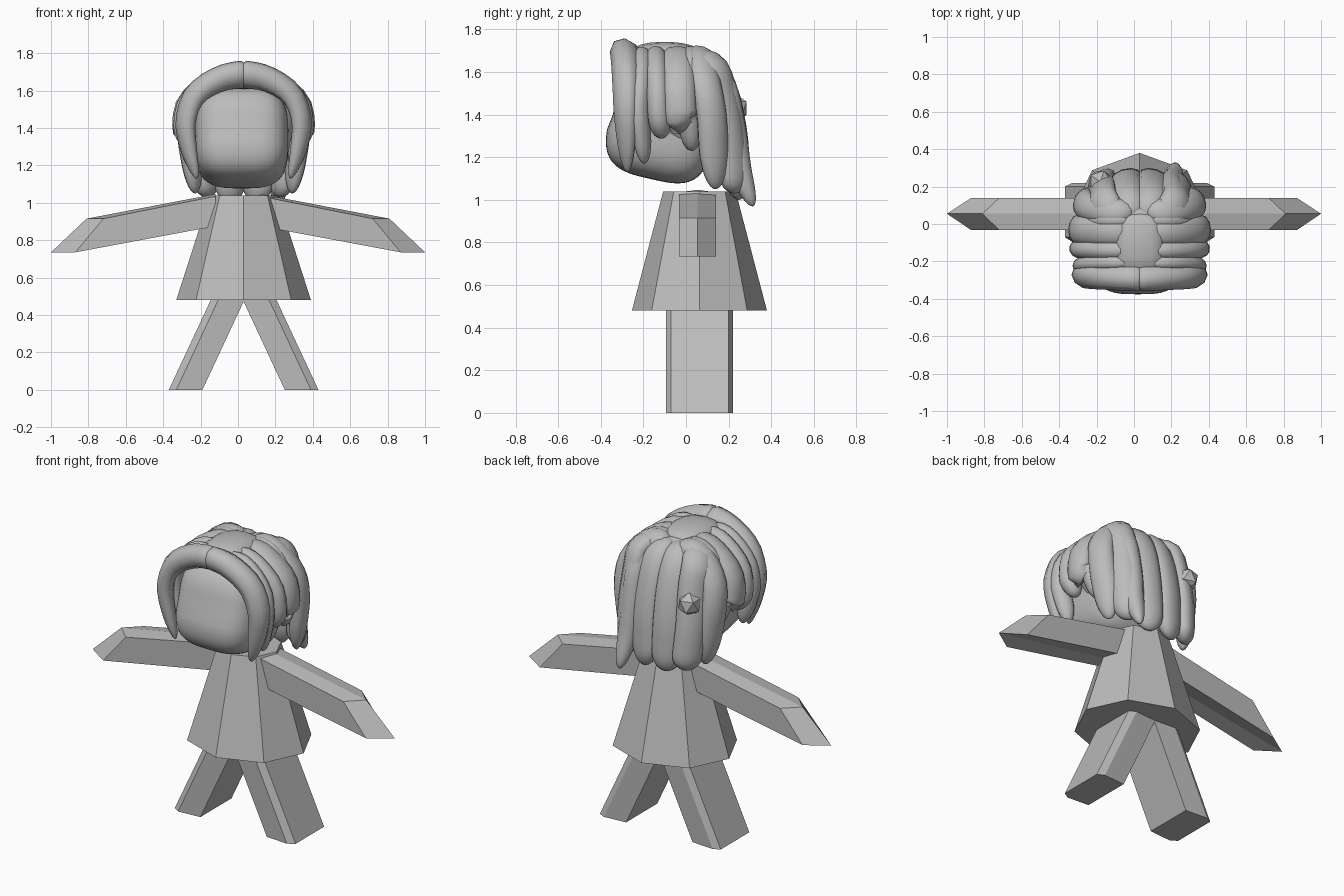
import bpy, bmesh, math
from mathutils import Vector, Matrix

if "Cube" in bpy.data.objects:
    bpy.data.objects.remove(bpy.data.objects["Cube"])

grey = bpy.data.materials.new("plain_grey")
grey.diffuse_color = (0.5, 0.5, 0.5, 1)
grey.use_nodes = True
grey.node_tree.nodes["Principled BSDF"].inputs["Base Color"].default_value = grey.diffuse_color
CX = 0.03                              # centre line of dress and hair
SKULL = Vector((CX, -0.03, 1.4))       # strands face away from here


def add_object(name, bm, smooth=False):
    bmesh.ops.recalc_face_normals(bm, faces=bm.faces)
    me = bpy.data.meshes.new(name)
    bm.to_mesh(me)
    bm.free()
    me.materials.append(grey)
    for p in me.polygons:
        p.use_smooth = smooth
    ob = bpy.data.objects.new(name, me)
    bpy.context.collection.objects.link(ob)
    return ob


def loft(name, rings, smooth=False):
    """Skin a list of equal-length rings and cap both ends."""
    bm = bmesh.new()
    vs = [[bm.verts.new(p) for p in r] for r in rings]
    n = len(vs[0])
    for a, b in zip(vs, vs[1:]):
        for i in range(n):
            j = (i + 1) % n
            bm.faces.new((a[i], a[j], b[j], b[i]))
    bm.faces.new(vs[0])
    bm.faces.new(vs[-1])
    return add_object(name, bm, smooth)


def spline(pts, t):
    """Catmull-Rom point at t in 0..1."""
    n = len(pts) - 1
    i = min(int(t * n), n - 1)
    u = t * n - i
    p1, p2 = pts[i], pts[i + 1]
    p0 = pts[i - 1] if i else p1 * 2 - p2
    p3 = pts[i + 2] if i + 2 <= n else p2 * 2 - p1
    return 0.5 * (2 * p1 + (p2 - p0) * u + (2 * p0 - 5 * p1 + 4 * p2 - p3) * u * u
                  + (3 * p1 - p0 - 3 * p2 + p3) * u ** 3)


def strand(name, pts, w, h, end=0.3, start=0.15, sides=12, steps=22, h_tip=None, smooth=True):
    """Rounded lock of hair: w = half width, h = half thickness."""
    pts = [Vector(p) for p in pts]
    h_tip = h if h_tip is None else h_tip
    rings = []
    for k in range(steps + 1):
        t = 0.5 - 0.5 * math.cos(math.pi * k / steps)
        p = spline(pts, t)
        d = (spline(pts, min(t + .01, 1)) - spline(pts, max(t - .01, 0))).normalized()
        out = p - SKULL
        out = (out - d * out.dot(d)).normalized()
        side = d.cross(out)
        a, b = min(t / start, 1), min((1 - t) / end, 1)
        f = max(math.sqrt(a * (2 - a)) * math.sqrt(b * (2 - b)), 0.03)
        hh = h + (h_tip - h) * min(t / 0.5, 1)
        rings.append([p + side * w * f * math.cos(q) + out * hh * f * math.sin(q)
                      for q in (2 * math.pi * i / sides for i in range(sides))])
    return loft(name, rings, smooth)


# dress: eight-sided cone
def octagon(rx, ry, z):
    return [(CX + rx * math.cos(i * math.pi / 4), 0.063 + ry * math.sin(i * math.pi / 4), z)
            for i in range(8)]


loft("dress", [octagon(0.36, 0.317, 0.48), octagon(0.18, 0.17, 1.04)])

for s, tag in ((1, "right"), (-1, "left")):
    # leg: slanted prism with narrow outer chamfers
    foot = [(0.22, -.085), (0.36, -.095), (0.40, -.07), (0.40, .20), (0.36, .22), (0.22, .21)]
    loft("leg_" + tag, [[(CX + s * (x - lean), y, z) for x, y in foot]
                        for z, lean in ((0, 0), (0.6, 0.28))])

    # arm: sloping beam with a pointed hand
    bm = bmesh.new()
    cols = []                          # root top, root bottom, tip top, tip bottom
    for y, dz, xt, xb in ((-.033, 0, .72, .87), (.055, .012, .81, 1.0), (.14, 0, .72, .87)):
        cols.append([bm.verts.new((s * x, y, z)) for x, z in
                     ((0.12, 1.035 + dz), (0.12, 0.875), (xt, 0.915), (xb, 0.735))])
    for a, b in zip(cols, cols[1:]):
        for i, j in ((0, 2), (2, 3), (3, 1), (1, 0)):
            bm.faces.new((a[i], a[j], b[j], b[i]))
    for c in (cols[0], cols[2]):
        bm.faces.new((c[0], c[2], c[3], c[1]))
    add_object("arm_" + tag, bm)


# head: rounded block tilted back, lower face slightly fuller
def power(v, e):
    return math.copysign(abs(v) ** e, v)


bm = bmesh.new()
bmesh.ops.create_uvsphere(bm, u_segments=40, v_segments=26, radius=1)
for v in bm.verts:
    x, y, z = v.co
    ring = math.hypot(x, y) or 1
    e = 0.6
    x, y = power(x / ring, e) * power(ring, e), power(y / ring, e) * power(ring, e)
    z = power(z, e)
    if y < 0 and z < -0.02:
        y *= 1.05
    v.co = (0.25 * x, 0.245 * y, 0.255 * z)
bmesh.ops.rotate(bm, verts=bm.verts, cent=(0, 0, 0), matrix=Matrix.Rotation(-0.22, 3, 'X'))
bmesh.ops.translate(bm, verts=bm.verts, vec=(0.02, -0.105, 1.345))
add_object("head", bm, True)

# scalp under the locks
bm = bmesh.new()
bmesh.ops.create_uvsphere(bm, u_segments=32, v_segments=20, radius=1)
for v in bm.verts:
    v.co = Vector((v.co.x * 0.29, v.co.y * 0.23, v.co.z * 0.27)) + Vector((CX, 0.0, 1.44))
add_object("scalp", bm, True)

# side locks: top y, lower y, tip z, half width, reach
side_locks = [(-.20, -.215, 1.17, .04, .31), (-.14, -.13, 1.29, .05, .325),
              (-.04, -.03, 1.36, .08, .33), (0.02, 0.01, 1.23, .05, .285),
              (0.07, 0.12, 1.05, .075, .30)]
for s, tag in ((1, "right"), (-1, "left")):
    # parted fringe framing the face
    strand("fringe_" + tag,
           [(CX - s * .03, -.285, 1.69), (CX + s * .12, -.285, 1.665), (CX + s * .255, -.285, 1.58),
            (CX + s * .31, -.285, 1.44), (CX + s * .292, -.28, 1.28), (CX + s * .25, -.275, 1.13)],
           0.068, 0.085, end=0.6, start=0.06, sides=8, h_tip=0.05)
    for i, (y0, y1, zb, w, r) in enumerate(side_locks):
        strand("side_lock_%s_%d" % (tag, i),
               [(CX + s * .03, y0, 1.68), (CX + s * .17, y0, 1.655),
                (CX + s * r * .92, (y0 + y1) / 2, 1.54), (CX + s * r, y1, 1.40),
                (CX + s * r * .93, y1 + .01, (1.40 + zb) / 2), (CX + s * r * .86, y1 + .02, zb)],
               w, 0.052, end=0.25)
    # back locks
    for i, (x, w, yb, zb) in enumerate(((.07, .09, .25, 1.0), (.19, .085, .235, 1.03))):
        strand("back_lock_%s_%d" % (tag, i),
               [(CX + s * x * .6, 0.0, 1.66), (CX + s * x, .12, 1.63),
                (CX + s * x * 1.05, .20 - x * .15, 1.50), (CX + s * x * 1.1, .245 - x * .2, 1.30),
                (CX + s * x * 1.05, yb - .01, 1.13), (CX + s * x, yb, zb)], w, 0.055, end=0.2)

# long trailing lock at the back, and the crown lock over the parting
strand("trailing_lock", [(CX + .15, .10, 1.64), (CX + .17, .18, 1.52), (CX + .17, .22, 1.33),
                         (CX + .18, .25, 1.15), (CX + .19, .315, .97)], 0.06, 0.062, end=0.4)
strand("crown_lock", [(CX, .06, 1.665), (CX, -.06, 1.69), (CX, -.2, 1.68), (CX, -.27, 1.62)],
       0.13, 0.05, end=0.2)

# small faceted hair stud
bm = bmesh.new()
bmesh.ops.create_icosphere(bm, subdivisions=1, radius=0.07)
bmesh.ops.translate(bm, verts=bm.verts, vec=(-0.18, 0.225, 1.43))
add_object("hair_stud", bm)
